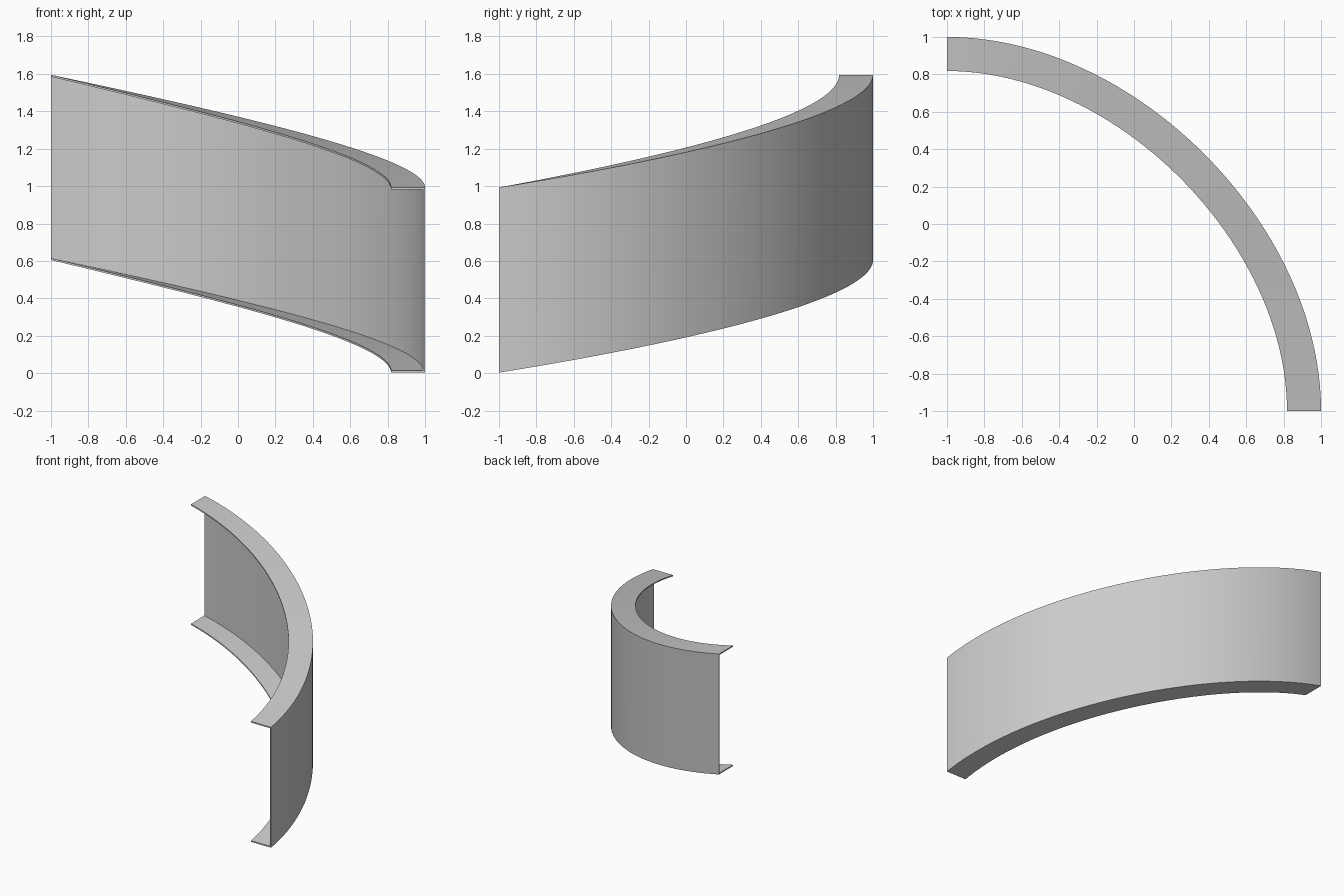
import bpy, bmesh
from mathutils import Vector

if "Cube" in bpy.data.objects:
    bpy.data.objects.remove(bpy.data.objects["Cube"])

SEGMENTS = 48
HEIGHT, FLANGE, THICK = 0.99, 0.182, 0.01

# Rising quarter-turn path of the outer bottom edge
PATH = [Vector(p) for p in ((1, -1, 0.003), (1, 0, 0.163), (0, 1, 0.393), (-1, 1, 0.605))]

# C-channel section: (inward offset, height)
SECTION = [(0, 0), (FLANGE, 0), (FLANGE, THICK), (THICK, THICK),
           (THICK, HEIGHT - THICK), (FLANGE, HEIGHT - THICK),
           (FLANGE, HEIGHT), (0, HEIGHT)]


def path_point(t):
    a, b, c, d = PATH
    s = 1 - t
    pos = a * s**3 + b * 3 * s * s * t + c * 3 * s * t * t + d * t**3
    tan = (b - a) * s * s + (c - b) * 2 * s * t + (d - c) * t * t
    inward = Vector((-tan.y, tan.x, 0)).normalized()
    return pos, inward


# Sweep the upright section along the path
bm = bmesh.new()
rings = []
for i in range(SEGMENTS + 1):
    pos, inward = path_point(i / SEGMENTS)
    rings.append([bm.verts.new(pos + inward * u + Vector((0, 0, h))) for u, h in SECTION])
n = len(SECTION)
for r0, r1 in zip(rings, rings[1:]):
    for j in range(n):
        k = (j + 1) % n
        bm.faces.new((r0[j], r0[k], r1[k], r1[j]))

# End caps
bm.faces.new(rings[0])
bm.faces.new(rings[-1])
bmesh.ops.recalc_face_normals(bm, faces=bm.faces)

mesh = bpy.data.meshes.new("curved_channel")
bm.to_mesh(mesh)
bm.free()
channel = bpy.data.objects.new("curved_channel", mesh)
bpy.context.collection.objects.link(channel)
bpy.context.view_layer.objects.active = channel
channel.select_set(True)
bpy.ops.object.shade_smooth_by_angle(angle=0.5)
